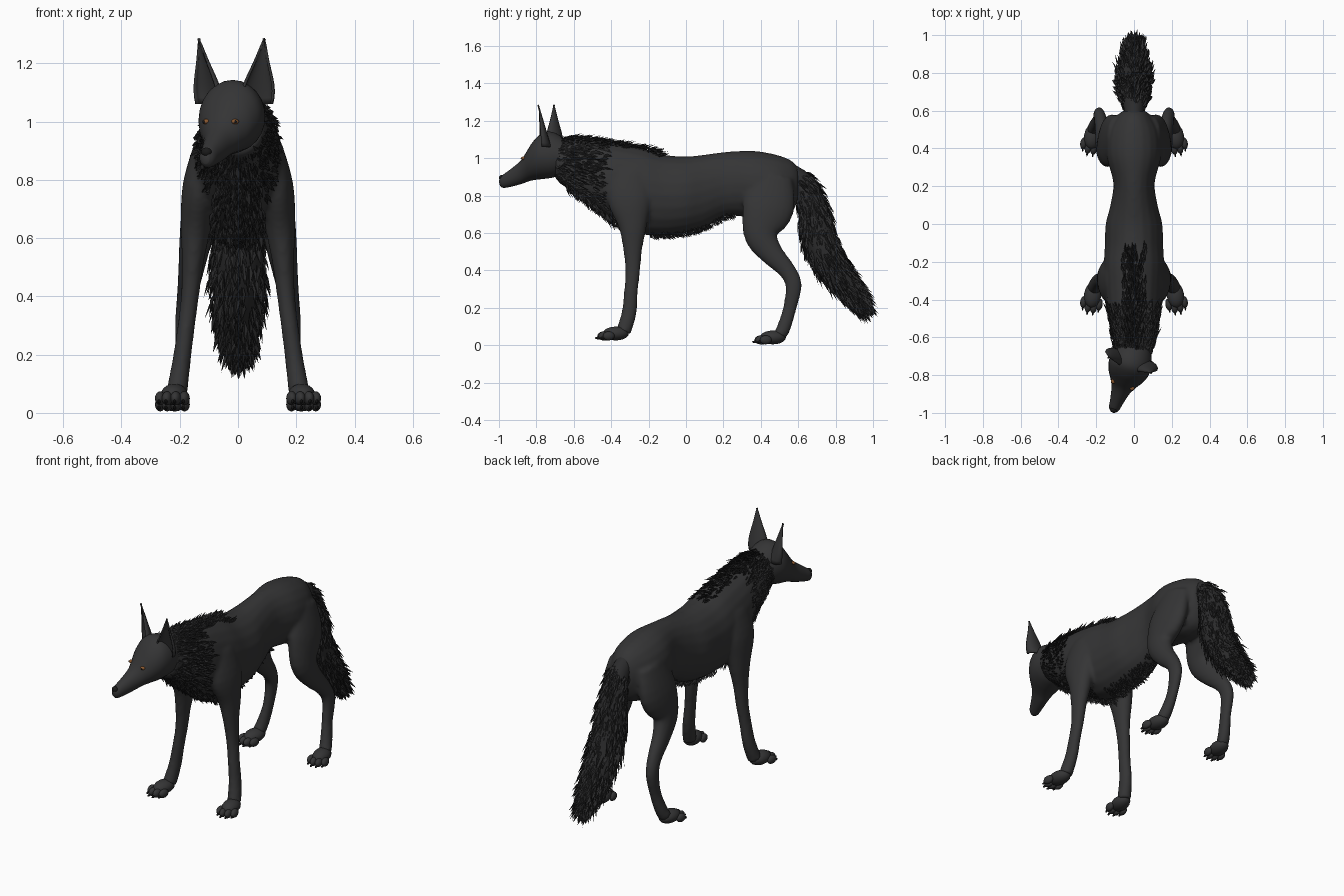
import bpy, bmesh, math, random
from mathutils import Vector, Matrix

random.seed(4)
if "Cube" in bpy.data.objects:
    bpy.data.objects.remove(bpy.data.objects["Cube"])


def material(name, color):
    m = bpy.data.materials.new(name)
    m.use_nodes = True
    m.diffuse_color = (*color, 1)
    bsdf = m.node_tree.nodes["Principled BSDF"]
    bsdf.inputs["Base Color"].default_value = (*color, 1)
    bsdf.inputs["Roughness"].default_value = 0.9
    return m


COAT = material("charcoal coat", (0.035, 0.035, 0.036))
FUR = material("dark fur", (0.024, 0.024, 0.025))
BLACK = material("black nose and claws", (0.01, 0.01, 0.01))
AMBER = material("amber eye", (0.26, 0.1, 0.03))


def finish(name, bm, mats, smooth=True, normals=True):
    if normals:
        bmesh.ops.recalc_face_normals(bm, faces=bm.faces)
    mesh = bpy.data.meshes.new(name)
    for f in bm.faces:
        f.smooth = smooth
    bm.to_mesh(mesh)
    bm.free()
    for m in mats:
        mesh.materials.append(m)
    obj = bpy.data.objects.new(name, mesh)
    bpy.context.collection.objects.link(obj)
    return obj


def frames(sections, axis=None, steps=4):
    """Smooth a list of (x, y, z, width, depth) into oriented cross-sections."""
    p = [sections[0]] + list(sections) + [sections[-1]]
    pts = []
    for i in range(1, len(p) - 2):
        for k in range(steps):
            t = k / steps
            pts.append([0.5 * (2 * b + (c - a) * t + (2 * a - 5 * b + 4 * c - d) * t ** 2
                               + (3 * b - a - 3 * c + d) * t ** 3)
                        for a, b, c, d in zip(*p[i - 1:i + 3])])
    pts.append(list(sections[-1]))
    out = []
    for i, q in enumerate(pts):
        nxt, prev = pts[min(i + 1, len(pts) - 1)], pts[max(i - 1, 0)]
        t = Vector(axis) if axis else (Vector(nxt[:3]) - Vector(prev[:3])).normalized()
        side = Vector((1, 0, 0))
        side = (side - t * t.dot(side)).normalized()
        out.append((Vector(q[:3]), side, t.cross(side), max(q[3], 0.004), max(q[4], 0.004), t))
    return out


def loft(bm, frs, sides=20):
    rings = []
    for c, side, up, a, b, t in frs:
        angles = [math.tau * k / sides for k in range(sides)]
        rings.append([bm.verts.new(c + side * a * math.cos(w) + up * b * math.sin(w)) for w in angles])
    for r, s in zip(rings, rings[1:]):
        for k in range(sides):
            j = (k + 1) % sides
            bm.faces.new((r[k], r[j], s[j], s[k]))
    bm.faces.new(rings[0])
    bm.faces.new(rings[-1])


def ball(bm, center, scale, index=0):
    mat = Matrix.Translation(center) @ Matrix.Diagonal((*scale, 1))
    new = bmesh.ops.create_uvsphere(bm, u_segments=16, v_segments=10, radius=1, matrix=mat)
    for v in new["verts"]:
        for f in v.link_faces:
            f.material_index = index


def fur(name, frs, count, length, arc=(0, 360), lift=0.3, flow=1, droop=0.0, width=0.012):
    """Scatter pointed locks over a lofted surface."""
    bm = bmesh.new()
    for _ in range(count):
        i = random.randrange(len(frs) - 1)
        f, g, mix = frs[i], frs[i + 1], random.random()
        c, a, b = f[0].lerp(g[0], mix), f[3] + (g[3] - f[3]) * mix, f[4] + (g[4] - f[4]) * mix
        w = math.radians(random.uniform(*arc))
        root = c + f[1] * a * math.cos(w) + f[2] * b * math.sin(w)
        normal = (f[1] * math.cos(w) / a + f[2] * math.sin(w) / b).normalized()
        way = f[5] * flow + normal * lift * random.uniform(0.5, 1.4) + Vector((0, 0, -droop))
        way = (way + Vector([random.uniform(-0.15, 0.15) for _ in range(3)])).normalized()
        across = way.cross(normal).normalized() * width * random.uniform(0.6, 1.2)
        size = length * random.uniform(0.6, 1.2)
        root -= normal * 0.006
        mid = root + way * size * 0.4 + normal * 0.006
        tip = root + way * size - normal * 0.004
        corners = [bm.verts.new(v) for v in (root, mid + across, tip, mid - across)]
        bm.faces.new((corners[0], corners[1], corners[2]))
        bm.faces.new((corners[0], corners[2], corners[3]))
    return finish(name, bm, [FUR], smooth=False, normals=False)


def profile(rows):
    """Rows of (y, top, bottom, half width) to sections."""
    return [(0, y, (hi + lo) / 2, w, (hi - lo) / 2) for y, hi, lo, w in rows]


# Torso and neck, rear to front
torso = frames(profile([
    (0.60, 0.95, 0.78, 0.06), (0.56, 0.99, 0.70, 0.10), (0.48, 1.02, 0.67, 0.14),
    (0.36, 1.04, 0.68, 0.145), (0.22, 1.035, 0.69, 0.11), (0.10, 1.02, 0.63, 0.125),
    (0.0, 1.01, 0.60, 0.15), (-0.12, 1.02, 0.585, 0.155), (-0.22, 1.05, 0.59, 0.16),
    (-0.32, 1.07, 0.62, 0.155), (-0.42, 1.085, 0.68, 0.145), (-0.52, 1.10, 0.76, 0.125),
    (-0.62, 1.11, 0.83, 0.11), (-0.70, 1.10, 0.89, 0.09)]), axis=(0, -1, 0))
front_leg = [(0.10, -0.30, 0.92, 0.05, 0.11), (0.13, -0.30, 0.78, 0.06, 0.12),
             (0.145, -0.285, 0.64, 0.052, 0.077), (0.155, -0.285, 0.52, 0.038, 0.052),
             (0.165, -0.285, 0.40, 0.031, 0.04), (0.18, -0.295, 0.28, 0.03, 0.037),
             (0.195, -0.305, 0.17, 0.032, 0.04), (0.21, -0.335, 0.07, 0.037, 0.04)]
hind_leg = [(0.09, 0.46, 0.90, 0.05, 0.11), (0.125, 0.44, 0.74, 0.062, 0.14),
            (0.145, 0.40, 0.60, 0.056, 0.095), (0.16, 0.45, 0.50, 0.045, 0.066),
            (0.175, 0.54, 0.40, 0.035, 0.047), (0.185, 0.575, 0.32, 0.031, 0.044),
            (0.19, 0.555, 0.20, 0.027, 0.036), (0.205, 0.525, 0.10, 0.032, 0.037),
            (0.215, 0.50, 0.05, 0.036, 0.035)]
bm = bmesh.new()
loft(bm, torso)
for leg in (front_leg, hind_leg):
    for s in (1, -1):
        loft(bm, frames([(s * x, *rest) for x, *rest in leg]))
body = finish("body_and_legs", bm, [COAT])
blend = body.modifiers.new("blend", "REMESH")
blend.mode = "VOXEL"
blend.voxel_size = 0.011
blend.use_smooth_shade = True
relax = body.modifiers.new("relax", "SMOOTH")
relax.factor = 0.5
relax.iterations = 5

# Paws with four toes and claws
for part, y, z in (("front", -0.385, 0.025), ("hind", 0.455, 0.004)):
    for s, label in ((1, "left"), (-1, "right")):
        bm = bmesh.new()
        ball(bm, (0, 0.01, 0.038), (0.046, 0.07, 0.037))
        for dx, dy in ((-0.042, -0.035), (-0.015, -0.055), (0.015, -0.055), (0.042, -0.035)):
            ball(bm, (dx, dy, 0.025), (0.018, 0.032, 0.024))
            ball(bm, (dx, dy - 0.03, 0.014), (0.005, 0.015, 0.007), 1)
        paw = finish(f"{part}_{label}_paw", bm, [COAT, BLACK])
        paw.location = (s * 0.22, y, z)
        paw.rotation_euler.z = s * 0.15

# Head, turned to its right; parts share one placement
HEAD_PLACE = Vector((-0.005, -0.70, 0))


def place(obj):
    obj.location = HEAD_PLACE
    obj.rotation_euler.z = math.radians(-20)


bm = bmesh.new()
loft(bm, frames(profile([
    (0.07, 1.09, 0.93, 0.075), (0.0, 1.135, 0.90, 0.105), (-0.06, 1.14, 0.89, 0.113),
    (-0.11, 1.10, 0.885, 0.098), (-0.15, 1.045, 0.877, 0.073), (-0.19, 0.99, 0.863, 0.052),
    (-0.25, 0.943, 0.848, 0.037), (-0.295, 0.912, 0.842, 0.028), (-0.313, 0.895, 0.855, 0.014)]),
    axis=(0, -1, 0)), 24)
place(finish("head", bm, [COAT]))

bm = bmesh.new()
ball(bm, (0, -0.302, 0.895), (0.019, 0.016, 0.016))
place(finish("nose", bm, [BLACK]))

for s, label in ((1, "left"), (-1, "right")):
    bm = bmesh.new()
    ball(bm, (s * 0.053, -0.160, 1.0), (0.013, 0.013, 0.009))
    ball(bm, (s * 0.058, -0.169, 1.0), (0.005, 0.005, 0.005), 1)
    place(finish(f"{label}_eye", bm, [AMBER, BLACK]))

    # Cupped ear, open to the front and outside
    bm = bmesh.new()
    base, tip = Vector((s * 0.085, -0.035, 1.06)), Vector((s * 0.12, -0.05, 1.29))
    turn = Matrix.Rotation(s * 0.4, 3, "Z")
    rows = []
    for i in range(11):
        t = i / 10 * 0.985
        w = 0.058 * (1 - t) ** 0.8 * (1 + 0.35 * math.sin(math.pi * min(t * 1.3, 1)) * (1 - t))
        row = []
        for k in range(11):
            a = math.radians(-110 + 22 * k)
            cup = turn @ Vector((w * math.sin(a), 0.042 * (1 - t) * math.cos(a), 0))
            row.append(bm.verts.new(base.lerp(tip, t) + cup))
        rows.append(row)
    for r, q in zip(rows, rows[1:]):
        for k in range(10):
            bm.faces.new((r[k], r[k + 1], q[k + 1], q[k]))
    ear = finish(f"{label}_ear", bm, [COAT])
    place(ear)
    ear.modifiers.new("thickness", "SOLIDIFY").thickness = 0.008

# Bushy tail
tail = frames([(0, 0.52, 0.95, 0.04, 0.04), (0, 0.62, 0.87, 0.055, 0.06), (0, 0.675, 0.74, 0.075, 0.08),
               (0, 0.705, 0.60, 0.085, 0.09), (0, 0.755, 0.47, 0.09, 0.088), (0, 0.83, 0.355, 0.078, 0.075),
               (0, 0.90, 0.27, 0.055, 0.055), (0, 0.94, 0.215, 0.028, 0.03), (0, 0.965, 0.18, 0.006, 0.006)])
bm = bmesh.new()
loft(bm, tail)
finish("tail", bm, [FUR])
fur("tail_fur", tail[3:-3], 1100, 0.085, lift=0.28, width=0.011)


# Longer fur on the neck, back, chest and belly
def between(lo, hi):
    return [f for f in torso if lo <= f[0].y <= hi]


fur("neck_ruff", between(-0.70, -0.42), 1100, 0.06, lift=0.5, flow=-1, droop=0.25, width=0.008)
fur("withers_mane", between(-0.68, -0.12), 350, 0.06, (68, 112), 0.4, -1, width=0.008)
fur("chest_fur", between(-0.66, -0.25), 400, 0.065, (235, 305), 0.45, -0.5, 0.6, 0.008)
fur("belly_fur", between(-0.2, 0.28), 450, 0.035, (245, 295), 0.6, -0.6, 0.5, 0.006)
